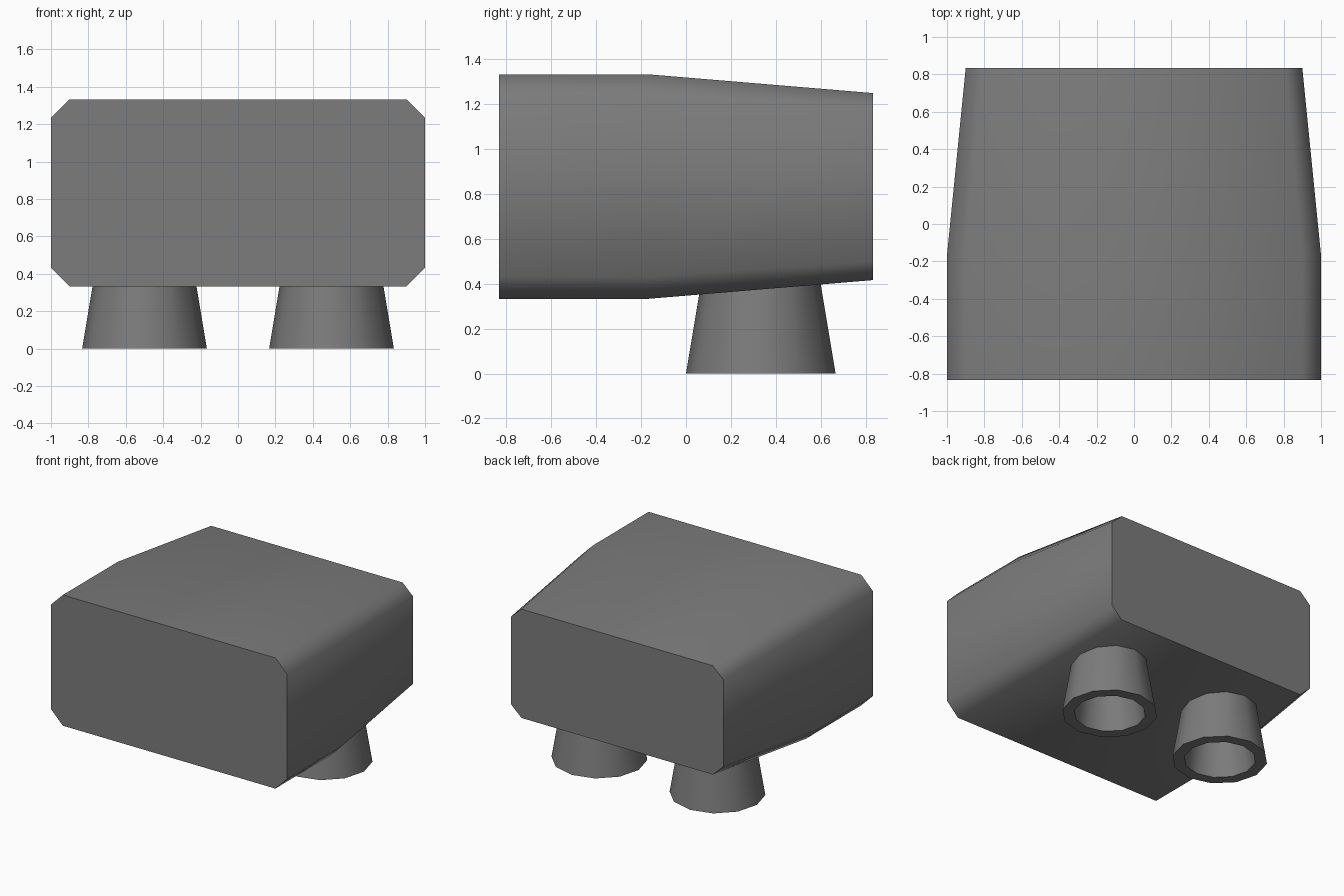
import bpy, bmesh, math

if "Cube" in bpy.data.objects:
    bpy.data.objects.remove(bpy.data.objects["Cube"])

grey = bpy.data.materials.new("mid_grey")
grey.diffuse_color = (0.2, 0.2, 0.2, 1)
grey.use_nodes = True
grey.node_tree.nodes["Principled BSDF"].inputs["Base Color"].default_value = grey.diffuse_color


def loft(name, rings, closed_loop=False):
    """Skin a list of equal-length point rings; cap the ends or close the loop."""
    bm = bmesh.new()
    vs = [[bm.verts.new(p) for p in ring] for ring in rings]
    n = len(vs[0])
    pairs = list(zip(vs, vs[1:]))
    if closed_loop:
        pairs.append((vs[-1], vs[0]))
    for a, b in pairs:
        for i in range(n):
            j = (i + 1) % n
            bm.faces.new((a[i], a[j], b[j], b[i]))
    if not closed_loop:
        bm.faces.new(vs[0])
        bm.faces.new(vs[-1])
    bmesh.ops.recalc_face_normals(bm, faces=bm.faces)
    me = bpy.data.meshes.new(name)
    bm.to_mesh(me)
    bm.free()
    me.materials.append(grey)
    ob = bpy.data.objects.new(name, me)
    bpy.context.collection.objects.link(ob)
    bpy.ops.object.select_all(action='DESELECT')
    ob.select_set(True)
    bpy.context.view_layer.objects.active = ob
    bpy.ops.object.shade_smooth_by_angle(angle=math.radians(60))
    return ob


# Body: chamfered box section, straight at the front and tapered to the back
W, H, C, ZC = 1.0, 0.5, 0.1, 0.8333
section = [(W, H - C), (W - C, H), (C - W, H), (-W, H - C),
           (-W, C - H), (C - W, -H), (W - C, -H), (W, C - H)]
stations = [(-0.8333, 1, 1), (-0.1667, 1, 1), (0.8333, 0.9, 0.8333)]
loft("body", [[(x * sx, y, ZC + z * sz) for x, z in section]
              for y, sx, sz in stations])

# Nozzles: two hollow tapered 12-sided tubes whose tops sit inside the body
SIDES = 12
profile = [(0.3333, 0), (0.25, 0.5), (0.1667, 0.5), (0.25, 0)]
for side, cx in (("left", -0.5), ("right", 0.5)):
    loft(side + "_nozzle",
         [[(cx + r * math.cos(2 * math.pi * i / SIDES),
            0.3333 + r * math.sin(2 * math.pi * i / SIDES), z)
           for i in range(SIDES)] for r, z in profile], closed_loop=True)
